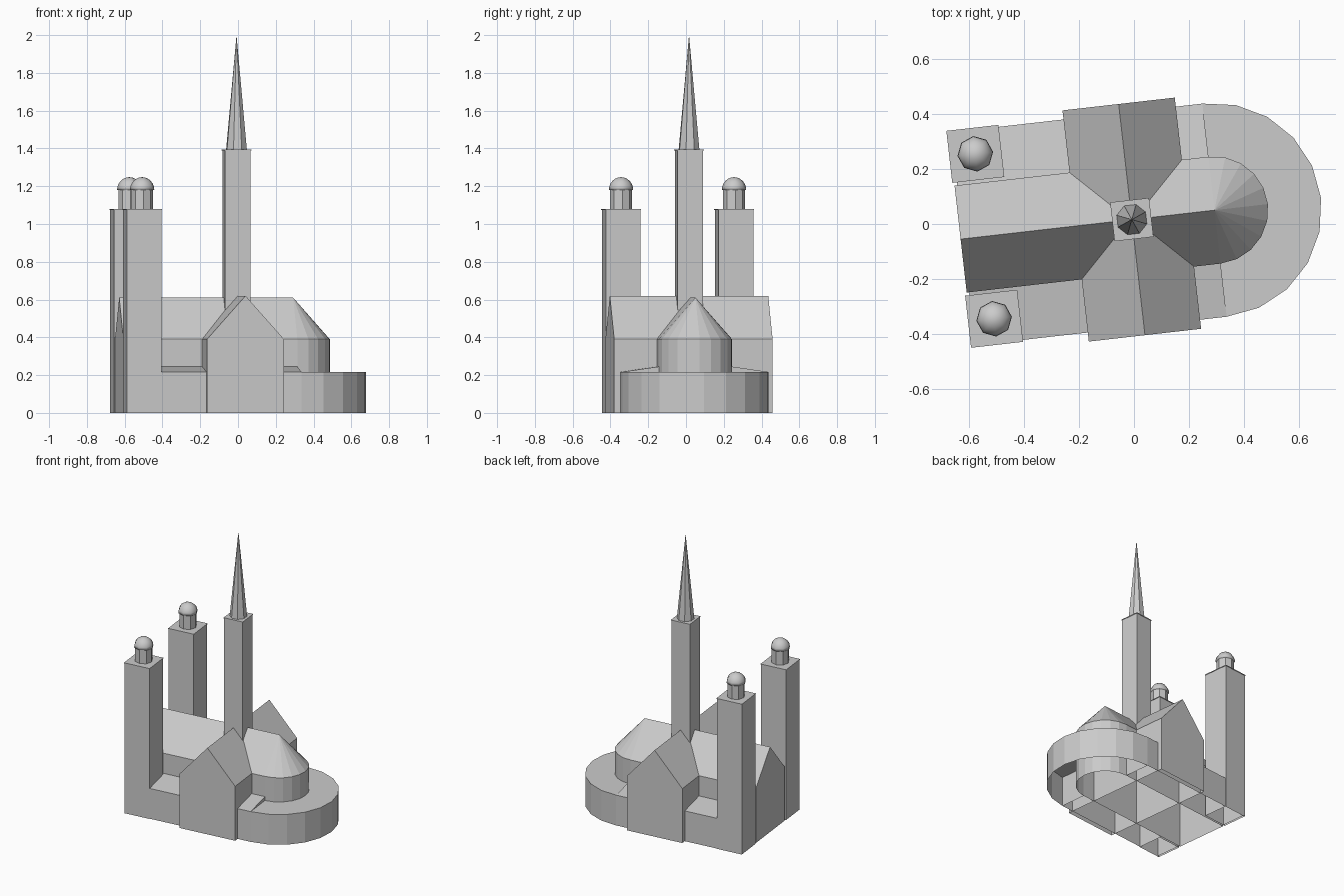
import bpy
import bmesh
from math import pi, radians, sin, cos

default = bpy.data.objects.get("Cube")
if default:
    bpy.data.objects.remove(default, do_unlink=True)

# Single stone colour
stone = bpy.data.materials.new("pale_grey_stone")
stone.use_nodes = True
grey = (0.6, 0.6, 0.6, 1)
stone.diffuse_color = grey
stone.node_tree.nodes["Principled BSDF"].inputs["Base Color"].default_value = grey

# The whole church is turned slightly about its crossing
TURN = radians(6.5)
CROSSING = (-0.008, 0.016, 0)


def finish(name, bm, smooth=False):
    bmesh.ops.remove_doubles(bm, verts=bm.verts, dist=1e-5)
    bmesh.ops.recalc_face_normals(bm, faces=bm.faces)
    for f in bm.faces:
        f.smooth = smooth
    mesh = bpy.data.meshes.new(name)
    bm.to_mesh(mesh)
    bm.free()
    mesh.materials.append(stone)
    ob = bpy.data.objects.new(name, mesh)
    bpy.context.collection.objects.link(ob)
    ob.location = CROSSING
    ob.rotation_euler.z = TURN
    return ob


def loft(name, rings, closed=True, start_cap=False, end_cap=False, smooth=False):
    """Skin between rings of points, with optional caps."""
    bm = bmesh.new()
    rows = [[bm.verts.new(p) for p in ring] for ring in rings]
    n = len(rows[0])
    for a, b in zip(rows, rows[1:]):
        for i in range(n if closed else n - 1):
            j = (i + 1) % n
            bm.faces.new((a[i], a[j], b[j], b[i]))
    if start_cap:
        bm.faces.new(rows[0])
    if end_cap:
        bm.faces.new(rows[-1])
    return finish(name, bm, smooth)


def hall(name, profile, start, end, along_x, caps=(True, True)):
    """Open-bottomed hall: a (side, height) profile swept along one axis."""
    rings = [[(t, s, z) if along_x else (s, t, z) for s, z in profile]
             for t in (start, end)]
    return loft(name, rings, False, *caps)


def gable(half, eave, ridge):
    return [(-half, 0), (-half, eave), (0, ridge), (half, eave), (half, 0)]


def square(x, y, half, z):
    return [(x + a * half, y + b * half, z)
            for a, b in ((-1, -1), (1, -1), (1, 1), (-1, 1))]


def arc(x, y, r, z, sides, sweep=2 * pi, first=0.0):
    count = sides if sweep > 6 else sides + 1
    return [(x + r * cos(first + sweep * i / sides),
             y + r * sin(first + sweep * i / sides), z) for i in range(count)]


def tower(name, x, y, half, bottom, top):
    loft(name + "_shaft", [square(x, y, half - 0.003, bottom),
                           square(x, y, half - 0.003, top - 0.005)])
    loft(name + "_coping", [square(x, y, half, top - 0.005),
                            square(x, y, half, top)], True, True, True)


# Nave and transept
EAVE, AISLE_TOP, EAST = 0.39, 0.217, 0.302
NAVE, OUTER = 0.195, 0.389
hall("nave", gable(NAVE, EAVE, 0.61), -0.625, EAST, True, (True, False))
hall("transept", gable(0.205, EAVE, 0.62), -0.422, 0.422, False)

# Lean-to aisles and west towers, mirrored across the nave
for side, s in (("left", 1), ("right", -1)):
    hall(side + "_aisle",
         [(s * OUTER, 0), (s * OUTER, AISLE_TOP),
          (s * NAVE, 0.245), (s * NAVE, 0)], -0.615, EAST, True)
    x, y = -0.537, s * 0.301
    tower(side + "_west_tower", x, y, 0.095, 0, 1.08)
    loft(side + "_turret_drum", [arc(x, y, 0.058, 1.08, 8),
                                 arc(x, y, 0.058, 1.18, 8)])
    levels = [i * pi / 12 for i in range(7)]
    loft(side + "_turret_dome",
         [arc(x, y, 0.065 * cos(a), 1.18 + 0.068 * sin(a), 8) for a in levels],
         True, True, False, True)

# Rounded apse with its half-cone roof
half_turn = dict(sides=10, sweep=pi, first=-pi / 2)
loft("apse", [arc(EAST, 0, NAVE, z, **half_turn) for z in (0, EAVE)], False)
loft("apse_roof", [arc(EAST, 0, NAVE, EAVE, **half_turn),
                   arc(EAST, 0, 0, 0.61, **half_turn)], False)

# Flat-topped ambulatory round the apse
loft("ambulatory", [arc(EAST, 0, OUTER, 0, **half_turn),
                    arc(EAST, 0, OUTER, AISLE_TOP, **half_turn),
                    arc(EAST, 0, NAVE, AISLE_TOP, **half_turn)], False)

# Crossing tower and spire
tower("crossing_tower", 0, 0, 0.071, 0.45, 1.395)
loft("spire", [arc(0, 0, 0.057, 1.395, 8, first=pi / 8),
               arc(0, 0, 0, 2.0, 8, first=pi / 8)])
